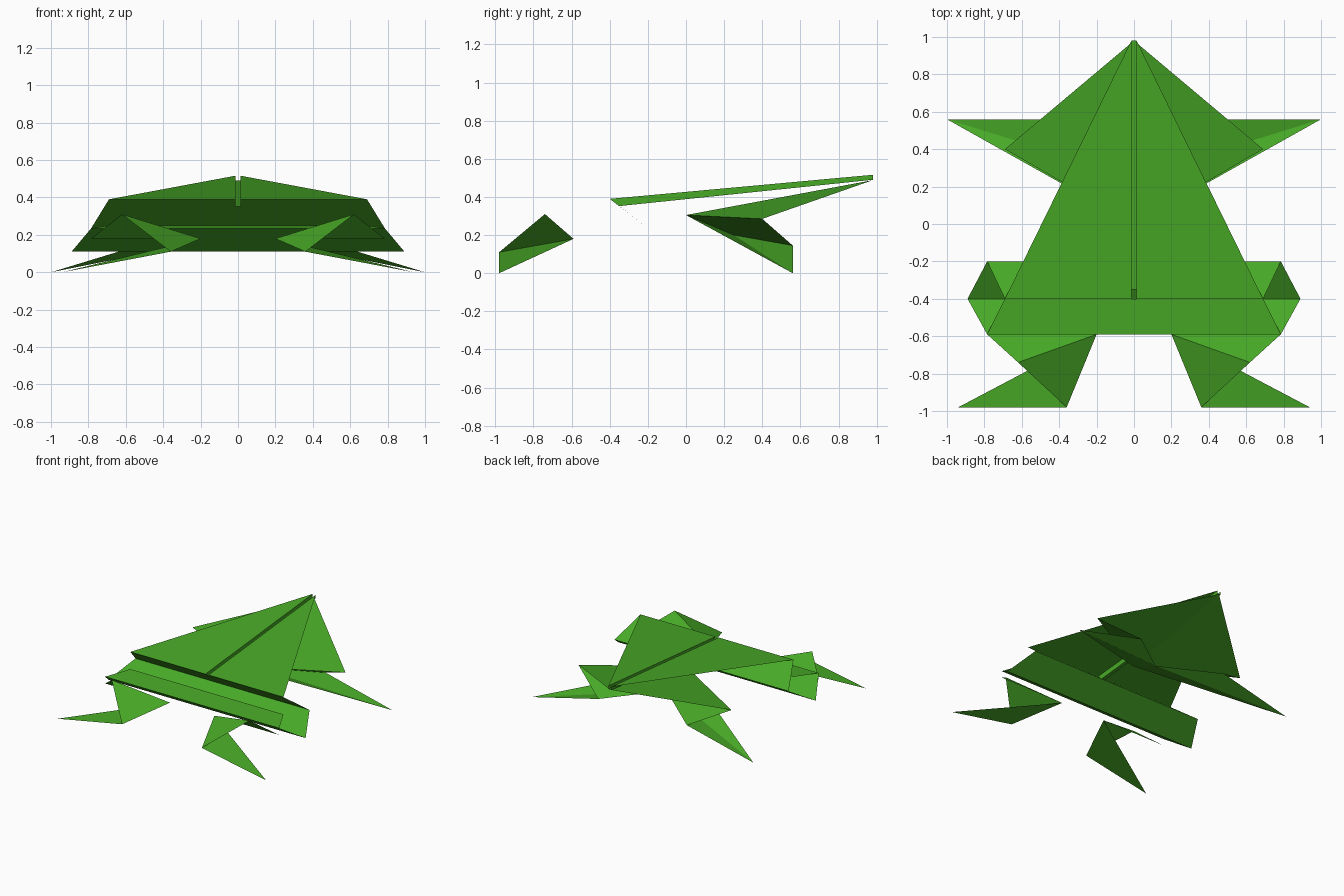
import bpy, bmesh

if "Cube" in bpy.data.objects:
    bpy.data.objects.remove(bpy.data.objects["Cube"])

green = bpy.data.materials.new("paper green")
green.diffuse_color = (0.065, 0.40, 0.02, 1)
green.use_nodes = True
green.node_tree.nodes["Principled BSDF"].inputs["Base Color"].default_value = green.diffuse_color


def folded_sheet(name, faces):
    """Paper facets given for the +x half, mirrored to the other side."""
    bm = bmesh.new()
    for pts in faces:
        f = bm.faces.new([bm.verts.new(p) for p in pts])
        f.normal_update()
        if f.normal.z < 0:
            f.normal_flip()
    bmesh.ops.remove_doubles(bm, verts=bm.verts, dist=0.0005)
    me = bpy.data.meshes.new(name)
    bm.to_mesh(me)
    bm.free()
    me.materials.append(green)
    ob = bpy.data.objects.new(name, me)
    bpy.context.collection.objects.link(ob)
    m = ob.modifiers.new("mirror", 'MIRROR')
    m.use_clip = True
    m.merge_threshold = 0.0005
    return ob


def strip(near, far):
    """Half-width pleat between two fold lines, each (half width, y, z)."""
    return [(0, *near[1:]), near, far, (0, *far[1:])]


# Fold lines of the pleated back
g = 0.014                                  # half width of the centre groove
back_edge = (0.69, -0.40, 0.39)
inner_fold = (0.785, -0.20, 0.235)
low_fold = (0.89, -0.40, 0.11)
tail_fold = (0.785, -0.59, 0.235)
flap_end = (0.69, -0.40, 0.25)

# Sloping back with the narrow sunken groove along the middle
nose_top, nose_low = (g, 0.98, 0.516), (g, 0.98, 0.490)
rear_top, rear_low = (g, -0.40, 0.39), (g, -0.35, 0.352)
folded_sheet("back", [
    [nose_top, back_edge, rear_top],
    [nose_top, rear_top, rear_low, nose_low],
    [nose_low, rear_low, (0, *rear_low[1:]), (0, *nose_low[1:])],
])

# Zigzag pleats under the tail end, notched by the groove
folded_sheet("tail_pleats", [
    [rear_top, back_edge, inner_fold, (0, *inner_fold[1:]), (0, *rear_low[1:]), rear_low],
    strip(inner_fold, low_fold),
    strip(low_fold, tail_fold),
    strip(tail_fold, flap_end),
])

# Hind legs: thigh, shin and foot facets
hip, hip_out = (0.20, -0.59, 0.18), (0.785, -0.59, 0.18)
knee, ankle, toe = (0.62, -0.74, 0.31), (0.36, -0.98, 0.11), (0.94, -0.98, 0.0)
folded_sheet("hind_legs", [
    [hip, hip_out, knee],
    [hip, knee, ankle],
    [hip, ankle, toe],
])

# Front legs: shoulder flap from the nose, forearm and foot facets
nose, chest = (0, 0.98, 0.488), (0, 0.0, 0.305)
elbow, wrist = (0.69, 0.40, 0.285), (0.40, 0.56, 0.145)
armpit, tip = (0.0, 0.25, 0.20), (1.0, 0.56, 0.0)
folded_sheet("front_legs", [
    [nose, elbow, chest],
    [chest, elbow, armpit],
    [armpit, elbow, wrist],
    [armpit, wrist, tip],
    [armpit, tip, chest],
])
